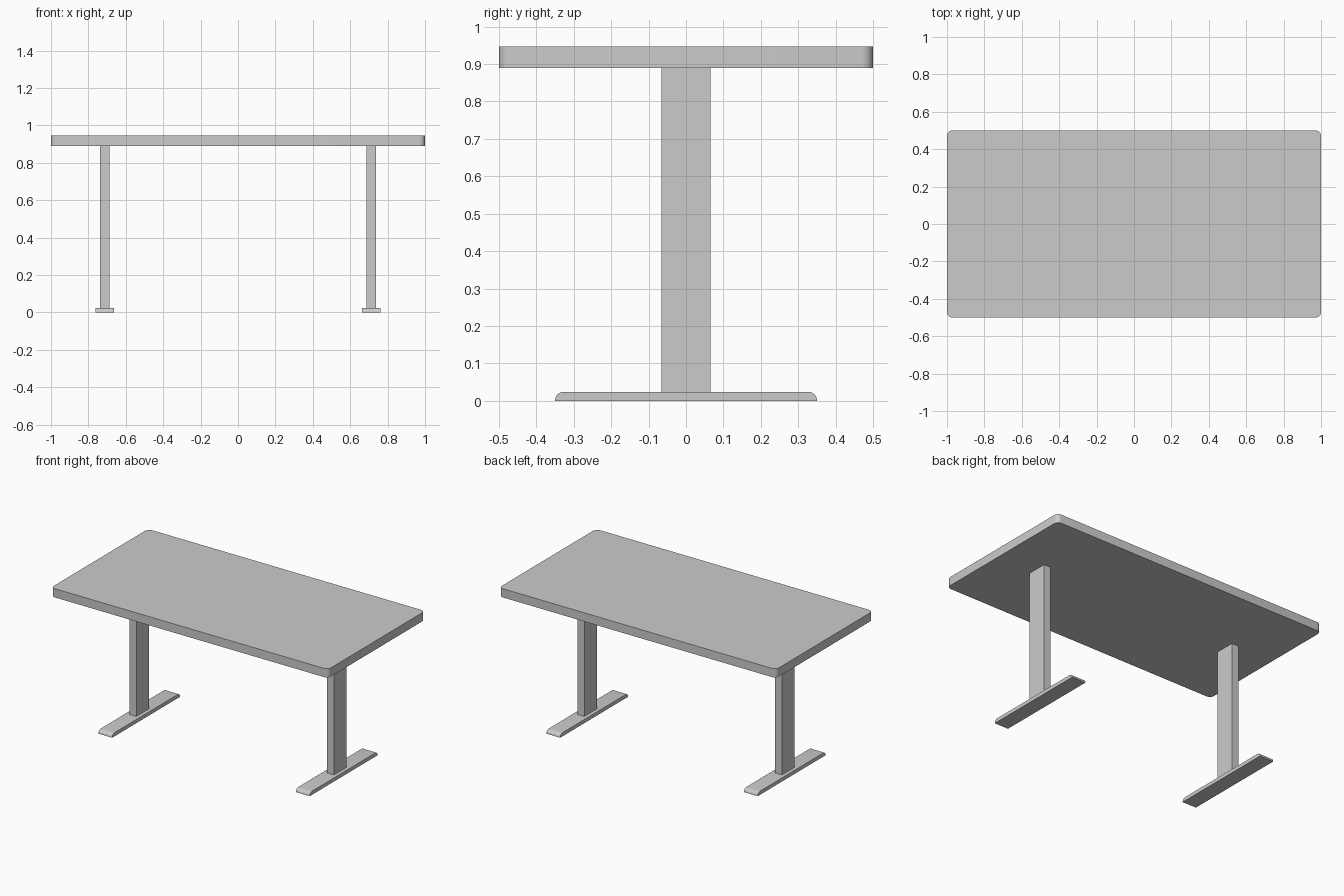
import bpy, bmesh, math

if "Cube" in bpy.data.objects:
    bpy.data.objects.remove(bpy.data.objects["Cube"])


def prism(name, outline, lo, hi, axis):
    """Extrude a 2D outline: axis 'z' takes (x, y) points, axis 'x' takes (y, z) points."""
    def place(p, d):
        return (p[0], p[1], d) if axis == 'z' else (d, p[0], p[1])
    bm = bmesh.new()
    face = bm.faces.new([bm.verts.new(place(p, lo)) for p in outline])
    ext = bmesh.ops.extrude_face_region(bm, geom=[face])
    for v in ext['geom']:
        if isinstance(v, bmesh.types.BMVert):
            v.co['xyz'.index(axis)] = hi
    bmesh.ops.recalc_face_normals(bm, faces=bm.faces)
    mesh = bpy.data.meshes.new(name)
    bm.to_mesh(mesh)
    bm.free()
    obj = bpy.data.objects.new(name, mesh)
    bpy.context.collection.objects.link(obj)
    bpy.ops.object.select_all(action='DESELECT')
    obj.select_set(True)
    bpy.context.view_layer.objects.active = obj
    bpy.ops.object.shade_smooth_by_angle(angle=math.radians(35))
    return obj


def arc(cx, cy, r, start, n=6):
    """Quarter-circle points, counter-clockwise from the start angle in degrees."""
    return [(cx + r * math.cos(math.radians(start + 90 * i / n)),
             cy + r * math.sin(math.radians(start + 90 * i / n))) for i in range(n + 1)]


# Tabletop: slab with small rounded corners in plan
r = 0.03
top = (arc(1 - r, 0.5 - r, r, 0) + arc(-1 + r, 0.5 - r, r, 90)
       + arc(-1 + r, -0.5 + r, r, 180) + arc(1 - r, -0.5 + r, r, 270))
prism("tabletop", top, 0.89, 0.947, 'z')

# Foot profile: flat bar with rounded upper ends
f = 0.023
foot = [(-0.35, 0), (0.35, 0)] + arc(0.35 - f, 0.001, f, 0) + arc(-0.35 + f, 0.001, f, 90)

# Leg and foot on each side
for side, s in (("left", -1), ("right", 1)):
    x = s * 0.713
    leg = [(x - 0.025, -0.066), (x + 0.025, -0.066), (x + 0.025, 0.066), (x - 0.025, 0.066)]
    prism(side + "_leg", leg, 0.024, 0.89, 'z')
    prism(side + "_foot", foot, x - 0.05, x + 0.05, 'x')
